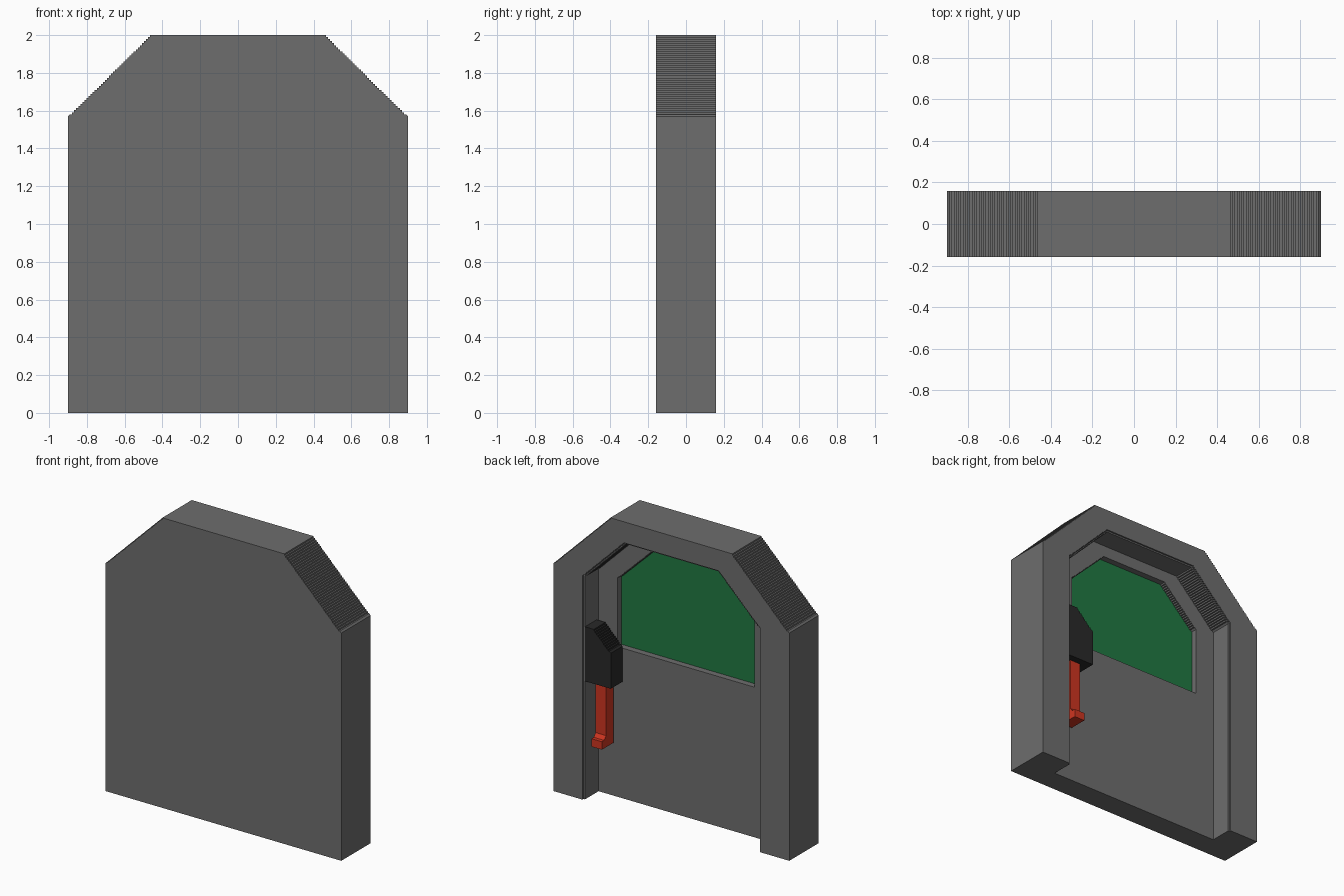
import bpy, bmesh

if "Cube" in bpy.data.objects:
    bpy.data.objects.remove(bpy.data.objects["Cube"])

STEP = 0.0108  # size of the small stair steps on all sloped edges


def material(name, rgb):
    m = bpy.data.materials.new(name)
    m.diffuse_color = (*rgb, 1)
    m.use_nodes = True
    m.node_tree.nodes["Principled BSDF"].inputs["Base Color"].default_value = m.diffuse_color
    return m


grey = material("grey metal", (0.155, 0.155, 0.155))
green = material("green glass", (0.015, 0.19, 0.055))
black = material("black casing", (0.022, 0.022, 0.022))
red = material("red paint", (0.62, 0.036, 0.015))


def stairs(x0, z0, x1, z1):
    """Stepped slope from a low outer point to a high inner point."""
    n = max(1, round((z1 - z0) / STEP))
    pts = [(x0, z0)]
    for i in range(n):
        x = x0 + (x1 - x0) * (i + 1) / n
        pts.append((x, z0 + (z1 - z0) * i / n))
        pts.append((x, z0 + (z1 - z0) * (i + 1) / n))
    return [pts[0]] + pts[2:]


def arch(half, bottom, shoulder, top_half, top):
    """Symmetric outline with two stepped corners."""
    side = stairs(half, shoulder, top_half, top)
    right = [(half, bottom)] + side
    return right + [(-x, z) for x, z in reversed(right)]


def prism(name, profile, lo, hi, mat, axis="y"):
    """Extrude a profile along y (points are x,z) or x (points are y,z)."""
    bm = bmesh.new()

    def ring(d):
        return [bm.verts.new((a, d, z) if axis == "y" else (d, a, z)) for a, z in profile]

    r0, r1 = ring(lo), ring(hi)
    bm.faces.new(r0)
    bm.faces.new(r1[::-1])
    n = len(profile)
    for i in range(n):
        j = (i + 1) % n
        bm.faces.new((r0[j], r0[i], r1[i], r1[j]))
    bmesh.ops.recalc_face_normals(bm, faces=bm.faces)
    me = bpy.data.meshes.new(name)
    bm.to_mesh(me)
    bm.free()
    me.materials.append(mat)
    ob = bpy.data.objects.new(name, me)
    bpy.context.collection.objects.link(ob)
    return ob


def cut(target, profile, lo, hi):
    cutter = prism("cutter", profile, lo, hi, grey)
    cutter.hide_render = True
    mod = target.modifiers.new("cut", "BOOLEAN")
    mod.operation = "DIFFERENCE"
    mod.solver = "EXACT"
    mod.object = cutter
    bpy.context.view_layer.objects.active = target
    bpy.ops.object.modifier_apply(modifier=mod.name)
    bpy.data.objects.remove(cutter)


# Door slab with a deep recess, a thin rebate round it and a window pocket
window = arch(0.522, 1.035, 1.51, 0.26, 1.765)
frame = prism("door_frame", arch(0.9, 0, 1.57, 0.465, 2.0), -0.16, 0.16, grey)
cut(frame, arch(0.667, -0.2, 1.54, 0.36, 1.845), 0.0, 0.3)
cut(frame, arch(0.678, -0.2, 1.545, 0.365, 1.855), 0.149, 0.3)
cut(frame, window, -0.05, 0.1)

# Window pane at the bottom of the pocket
prism("window_pane", window, -0.05, -0.043, green)

# Lever housing on the inner jamb, with a sloped top corner
housing = [(0.667, 0.815), (0.667, 1.19)] + stairs(0.47, 1.06, 0.60, 1.19)[::-1] + [(0.47, 0.815)]
prism("lever_housing", housing, 0.02, 0.148, black)

# Hooked lever hanging below the housing
hook = [(0.02, 0.375), (0.145, 0.375), (0.145, 0.43), (0.12, 0.43),
        (0.10, 0.455), (0.10, 0.83), (0.02, 0.83)]
prism("lever", hook, 0.54, 0.62, red, axis="x")
